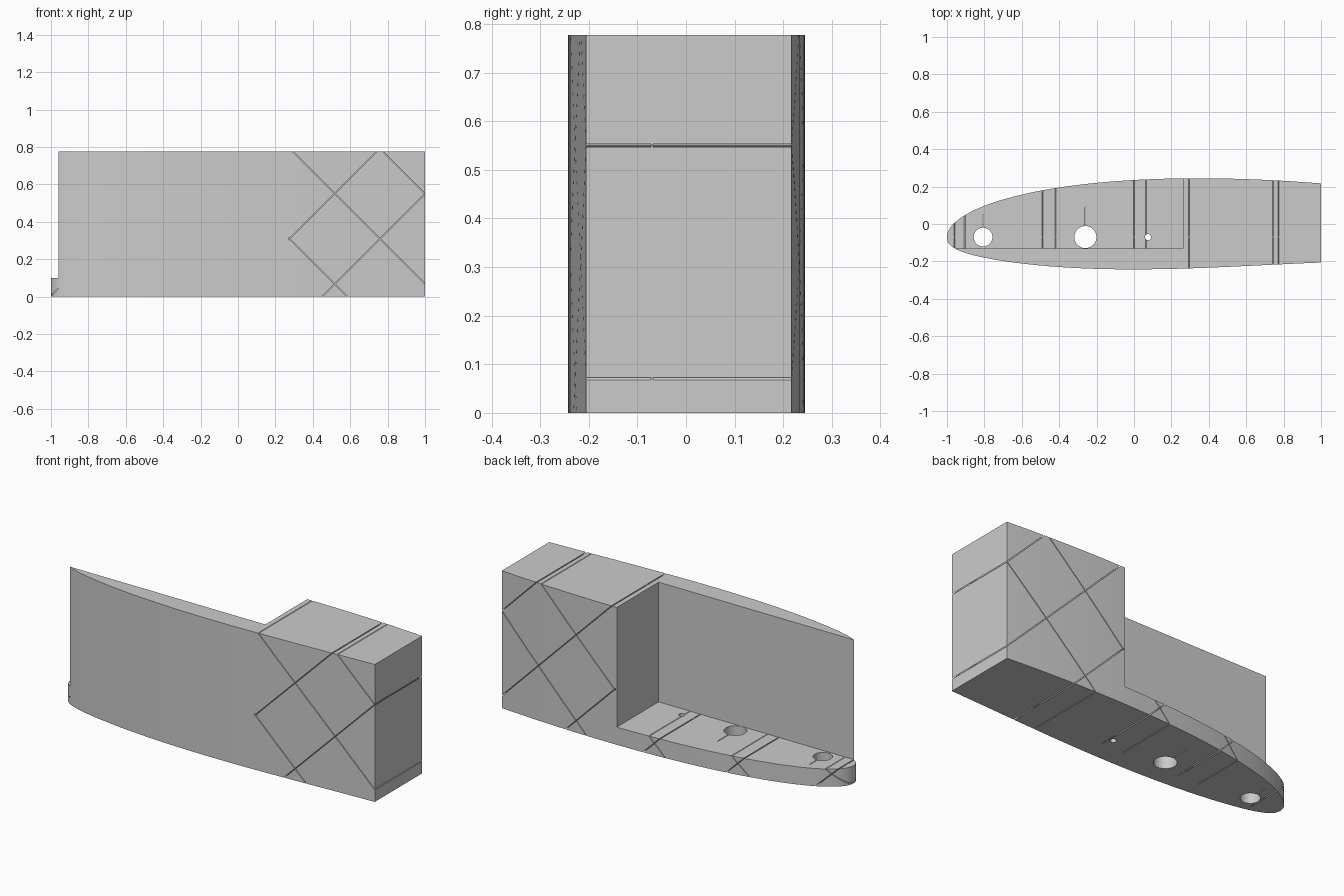
import bpy, bmesh, math
from mathutils import Matrix, Vector

cube = bpy.data.objects.get("Cube")
if cube:
    bpy.data.objects.remove(cube)

HEIGHT, BASE, STEP_X, WALL_Y, WEB_Y = 0.777, 0.1, 0.262, -0.13, -0.07
SLIT = 0.004

grey = bpy.data.materials.new("plain grey")
grey.use_nodes = True
COLOR = (0.6, 0.6, 0.6, 1)
grey.diffuse_color = COLOR
grey.node_tree.nodes["Principled BSDF"].inputs["Base Color"].default_value = COLOR


def make_object(name, bm):
    bmesh.ops.recalc_face_normals(bm, faces=bm.faces)
    mesh = bpy.data.meshes.new(name)
    bm.to_mesh(mesh)
    bm.free()
    mesh.materials.append(grey)
    obj = bpy.data.objects.new(name, mesh)
    bpy.context.collection.objects.link(obj)
    return obj


def add_box(bm, center, size, pitch=0):
    m = (Matrix.Translation(center) @ Matrix.Rotation(pitch, 4, 'Y')
         @ Matrix.Diagonal((*size, 1)))
    bmesh.ops.create_cube(bm, size=1, matrix=m)


def cut(body, name, bm):
    cutter = make_object(name, bm)
    cutter.hide_render = True
    mod = body.modifiers.new(name, 'BOOLEAN')
    mod.operation, mod.solver, mod.object = 'DIFFERENCE', 'EXACT', cutter
    bpy.context.view_layer.objects.active = body
    bpy.ops.object.modifier_apply(modifier=name)
    bpy.data.objects.remove(cutter)


def smooth_curve(points, t):
    total = 0
    for i, (a, value) in enumerate(points):
        for j, (b, _) in enumerate(points):
            if i != j:
                value *= (t - b) / (a - b)
        total += value
    return total


# Airfoil outline: offset from the chord against the root of the chord fraction
upper = [(0, 0), (0.224, 0.12), (0.505, 0.25), (0.794, 0.314), (1, 0.287)]
lower = [(0, 0), (0.141, -0.06), (0.316, -0.11), (0.548, -0.16),
         (0.67, -0.172), (1, -0.136)]
N = 44
ts = [i / N for i in range(N + 1)]
outline = [(2 * t * t - 1, WEB_Y + smooth_curve(upper, t)) for t in reversed(ts)]
outline += [(2 * t * t - 1, WEB_Y + smooth_curve(lower, t)) for t in ts[1:]]

# Solid wing section
bm = bmesh.new()
face = bm.faces.new([bm.verts.new((x, y, 0)) for x, y in outline])
top = bmesh.ops.extrude_face_region(bm, geom=[face])['geom']
bmesh.ops.translate(bm, vec=(0, 0, HEIGHT),
                    verts=[v for v in top if isinstance(v, bmesh.types.BMVert)])
wing = make_object("wing_section", bm)

# Open pocket behind the thin front wall
bm = bmesh.new()
add_box(bm, ((STEP_X - 2) / 2, WALL_Y + 0.5, BASE + 0.5), (STEP_X + 2, 1, 1))
cut(wing, "pocket", bm)

# Round holes through the floor
bm = bmesh.new()
for x, r in ((-0.807, 0.05), (-0.26, 0.059), (0.075, 0.016)):
    bmesh.ops.create_cone(bm, cap_ends=True, segments=40, radius1=r, radius2=r, depth=0.4,
                          matrix=Matrix.Translation((x, WEB_Y, 0)))
cut(wing, "holes", bm)

# Narrow keyhole slits leading out of the two large holes
bm = bmesh.new()
for x, y0, y1 in ((-0.807, -0.03, 0.05), (-0.26, -0.02, 0.09)):
    add_box(bm, (x, (y0 + y1) / 2, 0), (SLIT, y1 - y0, 0.4))
cut(wing, "keyholes", bm)


def add_slit(bm, p, q, front):
    """Thin sheet from p to q in x and z, split by a web along the chord."""
    d = Vector(q) - Vector(p)
    mid = (Vector(p) + Vector(q)) / 2
    for y0, y1 in ((front, WEB_Y - 0.002), (WEB_Y + 0.002, 0.3)):
        add_box(bm, (mid.x, (y0 + y1) / 2, mid.y), (d.length, y1 - y0, SLIT),
                -math.atan2(d.y, d.x))


# Diagonal slits: one rising and one falling family
for name, slope, block, floor in (
        ("rising_slits", 1, (0.45, -0.035), (-0.035, -0.52, -1.005)),
        ("falling_slits", -1, (0.585, 1.07, 1.55), (0.1, -0.39, -0.86))):
    bm = bmesh.new()
    for c in block:
        ends = sorted(min(max(c + slope * z, STEP_X + 0.008), 1.05)
                      for z in (-0.05, HEIGHT + 0.05))
        add_slit(bm, *[(x, (x - c) * slope) for x in ends], -0.3)
    for c in floor:
        add_slit(bm, *[(c + slope * z, z) for z in (-0.05, BASE + 0.05)], WALL_Y + 0.001)
    cut(wing, name, bm)
